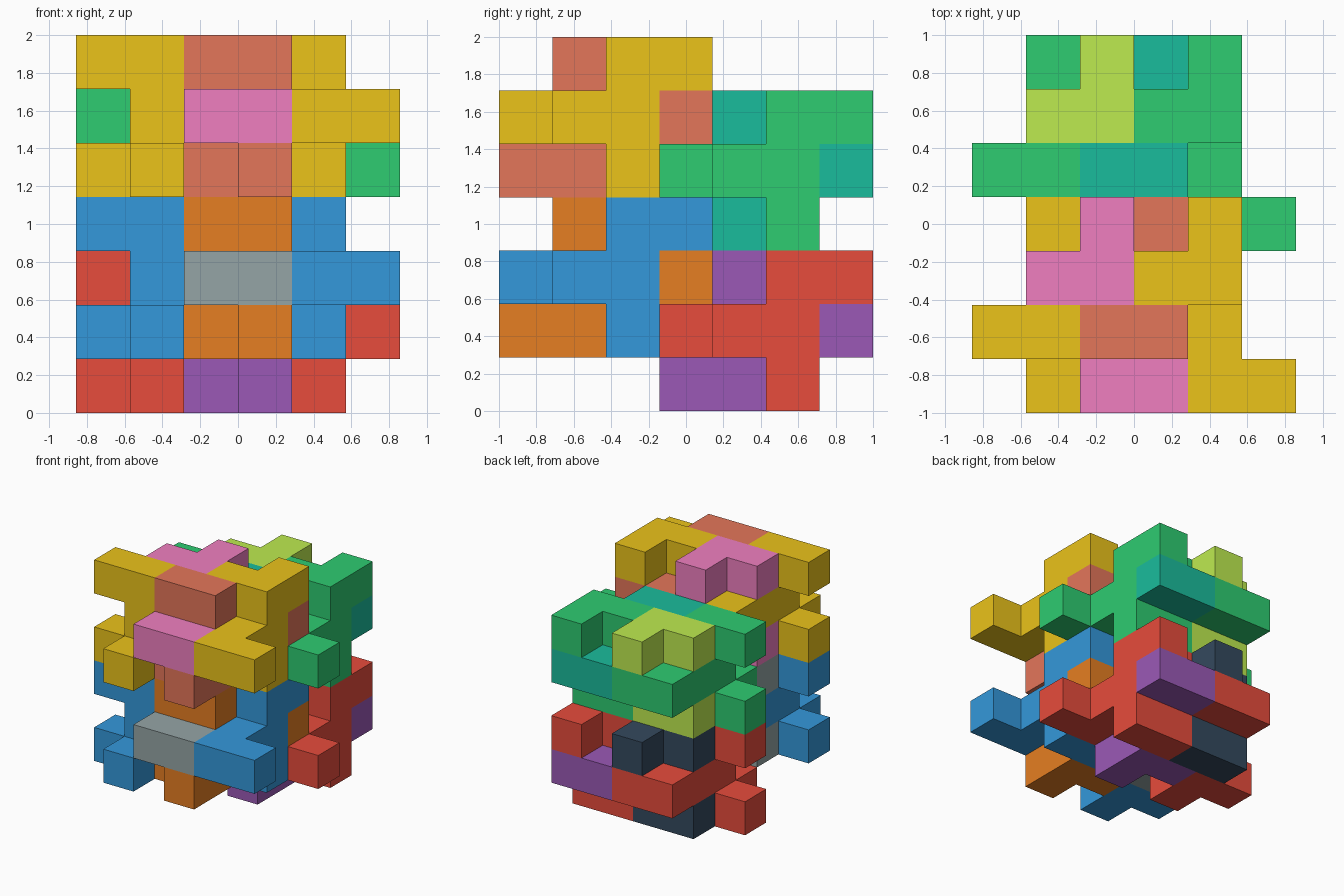
import bpy, bmesh
from mathutils import Vector

if "Cube" in bpy.data.objects:
    bpy.data.objects.remove(bpy.data.objects["Cube"])

U = 2 / 7                      # edge length of one cube
ORIGIN = Vector((-3, -3.5, 0))

# One interlocking block: layers from bottom to top, rows from front to back,
# letters give the colour group of each cube
BLOCK = [
    [".A.B..", "AABB..", ".CCAA.", "......"],
    ["..CCAA", ".ABBA.", ".ACBA.", ".AABB."],
    ["......", "AABB..", ".CCAA.", "..C.A."],
]

# The same block stacked four times: name, cube offset, colours of groups A, B, C
COPIES = [
    ("upper_front", (0, 0, 4), {"A": ("yellow", "EBC31A"), "B": ("salmon", "E4765A"), "C": ("pink", "F07FC0")}),
    ("upper_back", (0, 3, 3), {"A": ("green", "2ECC71"), "B": ("teal", "1ABC9C"), "C": ("lime", "BEEB50")}),
    ("lower_front", (0, 0, 1), {"A": ("blue", "3498DB"), "B": ("orange", "E67E22"), "C": ("grey", "95A5A6")}),
    ("lower_back", (0, 3, 0), {"A": ("red", "E74C3C"), "B": ("purple", "9B59B6"), "C": ("dark", "34495E")}),
]


def material(name, code):
    srgb = [int(code[i:i + 2], 16) / 255 for i in (0, 2, 4)]
    mat = bpy.data.materials.new(name)
    mat.diffuse_color = [((c + 0.055) / 1.055) ** 2.4 if c > 0.04 else c / 12.92 for c in srgb] + [1]
    mat.use_nodes = True
    mat.node_tree.nodes["Principled BSDF"].inputs["Base Color"].default_value = mat.diffuse_color
    return mat


def cube_piece(name, cells, mat):
    """Join unit cubes into one shell, leaving out faces between neighbours."""
    bm = bmesh.new()
    for cell in cells:
        centre = Vector(cell) + Vector((0.5, 0.5, 0.5))
        for axis in range(3):
            for sign in (-1, 1):
                n = Vector((0, 0, 0))
                n[axis] = sign
                if tuple(int(a + b) for a, b in zip(cell, n)) in cells:
                    continue
                u = Vector((0, 0, 0))
                u[(axis + 1) % 3] = 0.5
                v = n.cross(u)
                mid = centre + n * 0.5
                corners = (mid - u - v, mid + u - v, mid + u + v, mid - u + v)
                bm.faces.new([bm.verts.new((p + ORIGIN) * U) for p in corners])
    bmesh.ops.remove_doubles(bm, verts=bm.verts, dist=1e-4)
    bmesh.ops.dissolve_limit(bm, angle_limit=0.01, verts=bm.verts, edges=bm.edges)
    mesh = bpy.data.meshes.new(name)
    bm.to_mesh(mesh)
    bm.free()
    mesh.materials.append(mat)
    bpy.context.collection.objects.link(bpy.data.objects.new(name, mesh))


# Four block copies, each split into three coloured pieces
for place, (dx, dy, dz), colours in COPIES:
    for group, (colour, code) in colours.items():
        cells = {(x + dx, y + dy, z + dz)
                 for z, layer in enumerate(BLOCK)
                 for y, row in enumerate(layer)
                 for x, letter in enumerate(row) if letter == group}
        cube_piece(f"{place}_{colour}_piece", cells, material(colour, code))
